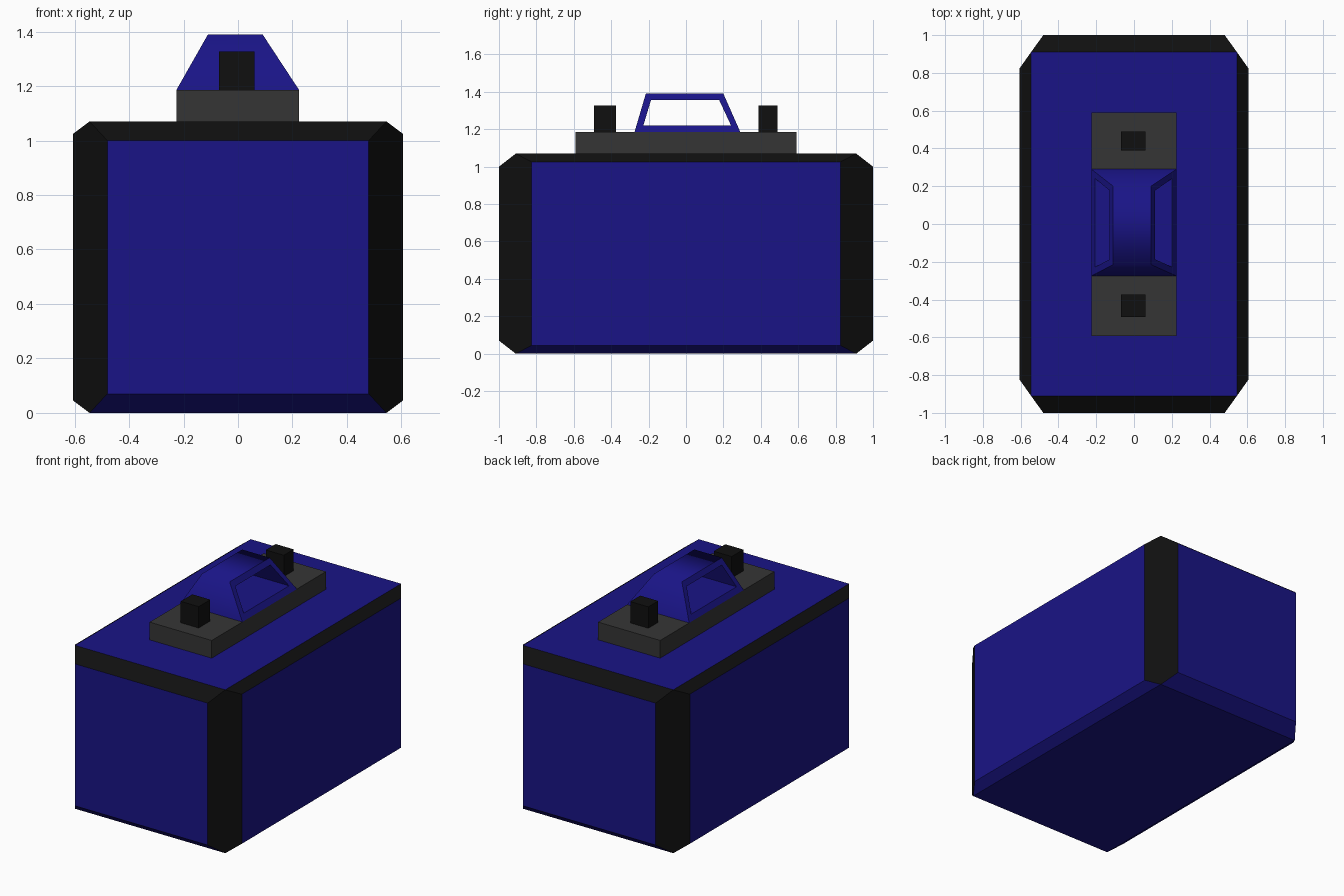
import bpy, bmesh
from mathutils import Vector

if "Cube" in bpy.data.objects:
    bpy.data.objects.remove(bpy.data.objects["Cube"])


def material(name, rgb):
    m = bpy.data.materials.new(name)
    m.diffuse_color = (*rgb, 1)
    m.use_nodes = True
    m.node_tree.nodes["Principled BSDF"].inputs["Base Color"].default_value = m.diffuse_color
    return m


BLUE = material("blue", (0.01, 0.007, 0.24))
BLACK = material("black", (0.005, 0.005, 0.005))
GREY = material("dark_grey", (0.036, 0.036, 0.036))


def finish(name, bm, *mats):
    bmesh.ops.recalc_face_normals(bm, faces=bm.faces[:])
    me = bpy.data.meshes.new(name)
    bm.to_mesh(me)
    bm.free()
    for m in mats:
        me.materials.append(m)
    ob = bpy.data.objects.new(name, me)
    bpy.context.collection.objects.link(ob)
    return ob


def box(name, lo, hi, mat):
    lo, hi = Vector(lo), Vector(hi)
    bm = bmesh.new()
    bmesh.ops.create_cube(bm, size=1)
    bmesh.ops.scale(bm, vec=hi - lo, verts=bm.verts[:])
    bmesh.ops.translate(bm, vec=(lo + hi) / 2, verts=bm.verts[:])
    return finish(name, bm, mat)


# Battery case: block with uneven chamfers, hull of its six flat panels
MID = 0.535
bm = bmesh.new()
for sx in (-1, 1):
    for sy in (-1, 1):
        for sz in (-1, 1):
            for x, y, z in ((0.48, 1, 0.465), (0.605, 0.825, 0.49), (0.545, 0.91, MID)):
                bm.verts.new((sx * x, sy * y, MID + sz * z))
bmesh.ops.convex_hull(bm, input=bm.verts[:])
bmesh.ops.dissolve_limit(bm, angle_limit=0.01, verts=bm.verts[:], edges=bm.edges[:])
bmesh.ops.recalc_face_normals(bm, faces=bm.faces[:])
# Panels and bottom chamfers blue, the other chamfers and corners black
for f in bm.faces:
    axes = sum(abs(c) > 0.01 for c in f.normal)
    f.material_index = 0 if axes == 1 or (axes == 2 and f.normal.z < -0.01) else 1
finish("battery_case", bm, BLUE, BLACK)

# Top plate and the two terminals
box("top_plate", (-0.226, -0.592, 1.06), (0.224, 0.59, 1.186), GREY)
box("front_terminal", (-0.07, -0.493, 1.17), (0.06, -0.373, 1.326), BLACK)
box("back_terminal", (-0.07, 0.388, 1.17), (0.06, 0.49, 1.326), BLACK)

# Carry handle: tapered block with a tunnel through it from side to side
OUTER = ((-0.275, 1.186), (0.29, 1.186), (0.2, 1.39), (-0.215, 1.39))
INNER = ((-0.228, 1.22), (0.241, 1.22), (0.177, 1.357), (-0.187, 1.357))


def side_x(z, side):
    t = (z - 1.186) / 0.204
    return -0.226 + 0.116 * t if side < 0 else 0.224 - 0.134 * t


bm = bmesh.new()
rings = {(s, i): [bm.verts.new((side_x(z, s), y, z)) for y, z in loop]
         for s in (-1, 1) for i, loop in enumerate((OUTER, INNER))}


def band(a, b, smooth):
    for i in range(4):
        j = (i + 1) % 4
        bm.faces.new((a[i], a[j], b[j], b[i])).smooth = smooth and i > 0


for s in (-1, 1):
    band(rings[s, 0], rings[s, 1], False)
band(rings[-1, 0], rings[1, 0], True)
band(rings[-1, 1], rings[1, 1], False)
finish("carry_handle", bm, BLUE)
